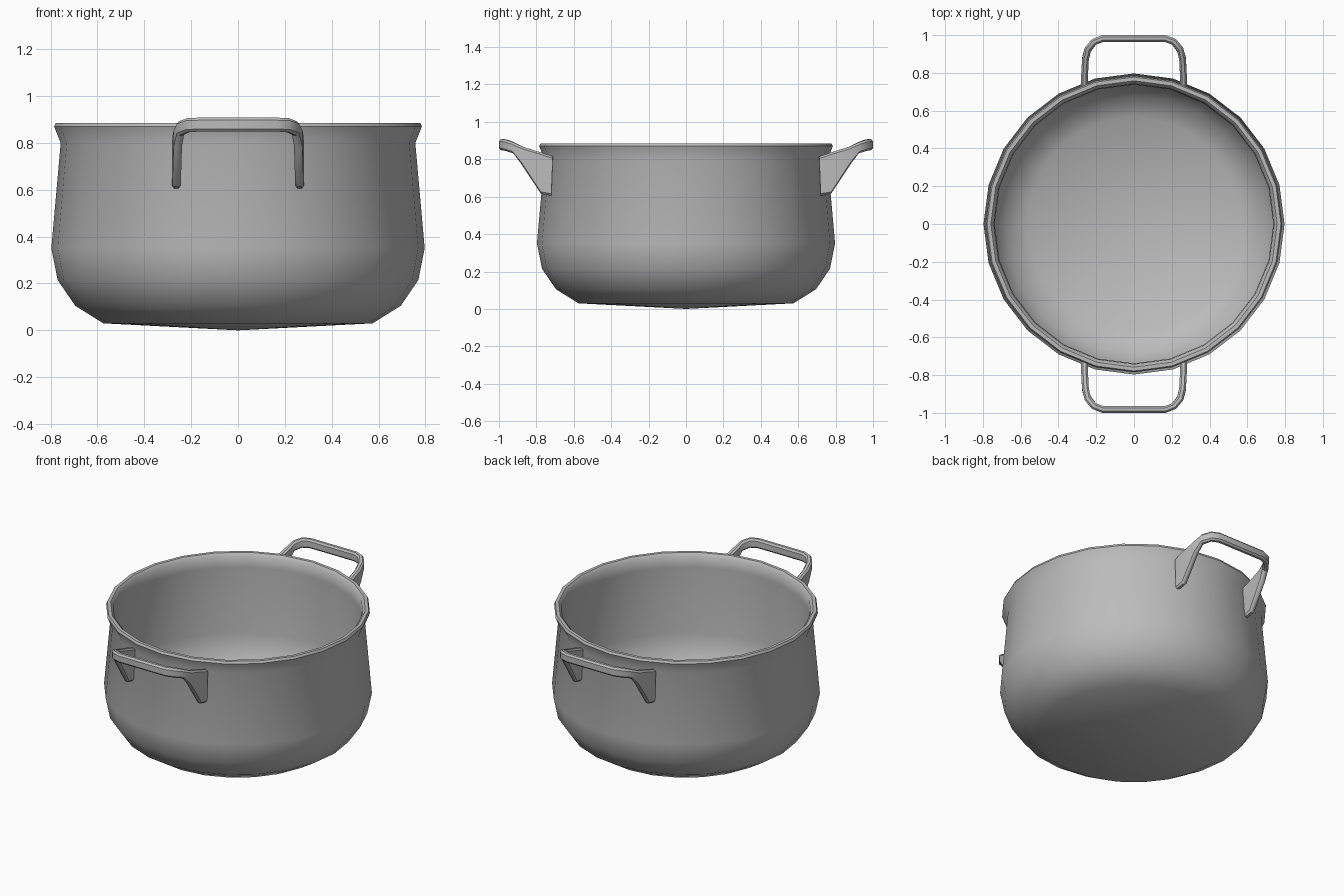
import bpy, bmesh, math
from mathutils import Vector

if "Cube" in bpy.data.objects:
    bpy.data.objects.remove(bpy.data.objects["Cube"], do_unlink=True)

steel = bpy.data.materials.new("grey steel")
GREY = (0.5, 0.5, 0.5, 1)
steel.use_nodes = True
steel.diffuse_color = GREY
steel.node_tree.nodes["Principled BSDF"].inputs["Base Color"].default_value = GREY


def finish(name, bm, angle):
    bmesh.ops.recalc_face_normals(bm, faces=bm.faces)
    mesh = bpy.data.meshes.new(name)
    bm.to_mesh(mesh)
    bm.free()
    obj = bpy.data.objects.new(name, mesh)
    bpy.context.collection.objects.link(obj)
    mesh.materials.append(steel)
    bpy.ops.object.select_all(action='DESELECT')
    obj.select_set(True)
    bpy.context.view_layer.objects.active = obj
    bpy.ops.object.shade_smooth_by_angle(angle=math.radians(angle))
    return obj


# Pot body: outer wall, rolled rim and inner wall spun as one closed profile
profile = [(0, 0), (0.575, 0.03), (0.695, 0.105), (0.77, 0.215), (0.797, 0.35),
           (0.757, 0.8), (0.785, 0.87), (0.778, 0.885), (0.758, 0.885),
           (0.742, 0.868), (0.738, 0.8), (0.775, 0.35), (0.748, 0.225),
           (0.68, 0.125), (0.565, 0.052), (0, 0.025)]
bm = bmesh.new()
points = [bm.verts.new((r, 0, z)) for r, z in profile]
edges = [bm.edges.new(pair) for pair in zip(points, points[1:])]
bmesh.ops.spin(bm, geom=points + edges, cent=(0, 0, 0), axis=(0, 0, 1),
               angle=math.tau, steps=24)
bmesh.ops.remove_doubles(bm, verts=bm.verts, dist=0.0005)
finish("pot_body", bm, 42)

# Handle stations: centre x, top (y, z), bottom (y, z); wall to middle of grip
half = [(0.263, (0.712, 0.815), (0.72, 0.605)),
        (0.262, (0.78, 0.838), (0.775, 0.615)),
        (0.257, (0.87, 0.866), (0.88, 0.775)),
        (0.245, (0.925, 0.892), (0.92, 0.832)),
        (0.212, (0.964, 0.906), (0.964, 0.846)),
        (0.165, (0.982, 0.908), (0.982, 0.849))]
stations = half + [(-x, top, low) for x, top, low in reversed(half)]
# Chamfered section: side offset, up offset, inward trim of the up offset
section = [(-1, 1, 1), (-0.45, 1, 0), (0.45, 1, 0), (1, 1, 1),
           (1, -1, 1), (0.45, -1, 0), (-0.45, -1, 0), (-1, -1, 1)]
HALF_WIDTH = 0.018


def build_handle(name, side):
    bm = bmesh.new()
    tops = [Vector((x, *t)) for x, t, b in stations]
    lows = [Vector((x, *b)) for x, t, b in stations]
    mids = [(t + b) / 2 for t, b in zip(tops, lows)]
    rings = []
    for i, mid in enumerate(mids):
        ahead = mids[min(i + 1, len(mids) - 1)] - mid
        behind = mid - mids[max(i - 1, 0)]
        along = ahead.normalized() + behind.normalized()
        across = Vector((along.y, -along.x, 0)).normalized() * HALF_WIDTH
        up = (tops[i] - lows[i]) / 2
        trim = 0.011 / up.length
        ring = []
        for s, u, cut in section:
            p = mid + across * s + up * u * (1 - trim * cut)
            ring.append(bm.verts.new((p.x * side, p.y * side, p.z)))
        rings.append(ring)
    for a, b in zip(rings, rings[1:]):
        for k in range(len(a)):
            n = (k + 1) % len(a)
            bm.faces.new((a[k], a[n], b[n], b[k]))
    bm.faces.new(rings[0])
    bm.faces.new(rings[-1])
    finish(name, bm, 40)


build_handle("back_handle", 1)
build_handle("front_handle", -1)
